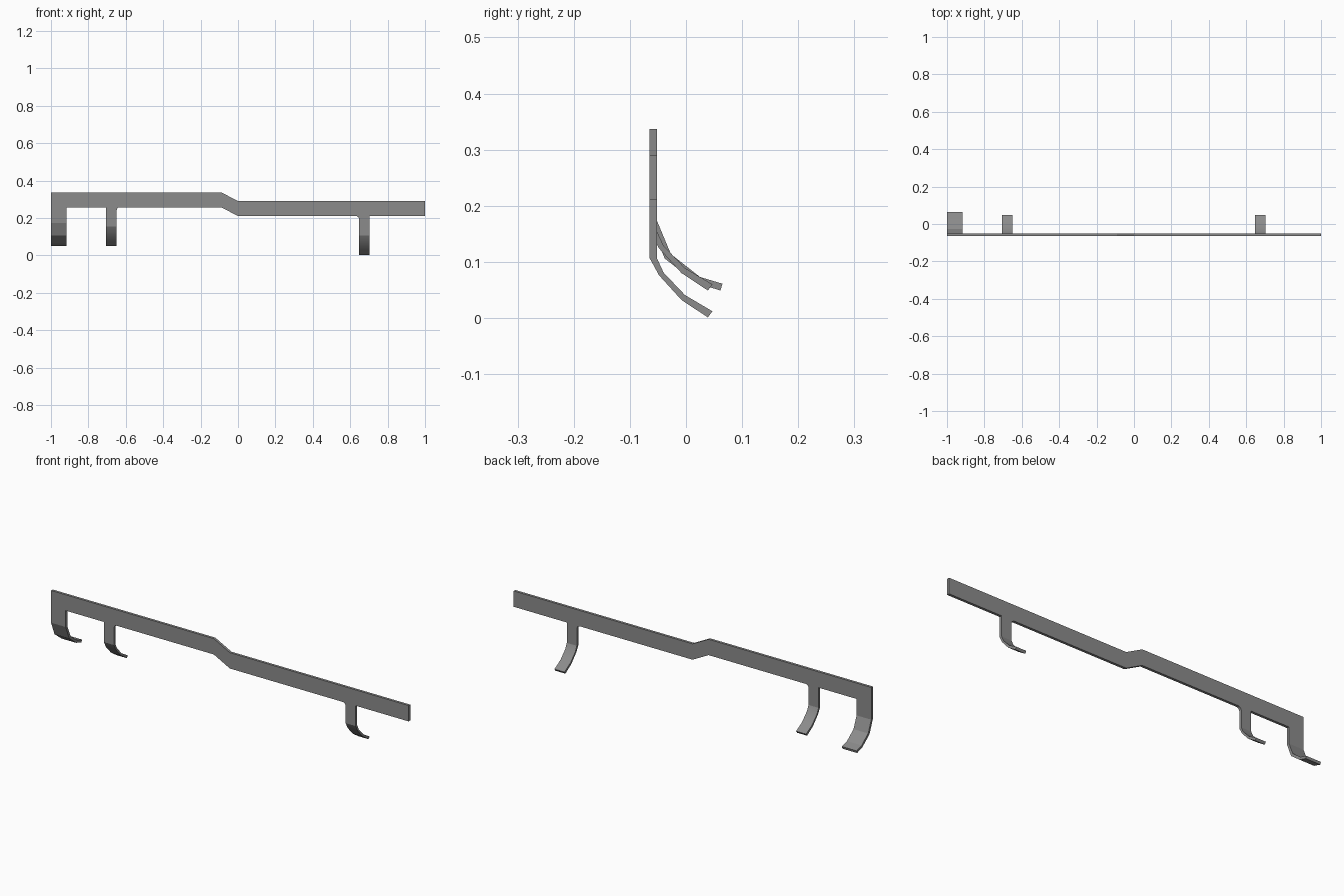
import bpy, bmesh, math

if "Cube" in bpy.data.objects:
    bpy.data.objects.remove(bpy.data.objects["Cube"])

mat = bpy.data.materials.new("grey_metal")
mat.diffuse_color = (0.26, 0.26, 0.26, 1)
mat.use_nodes = True
mat.node_tree.nodes["Principled BSDF"].inputs["Base Color"].default_value = mat.diffuse_color

Y0, Y1 = -0.065, -0.052


def finish(bm, name, smooth=None):
    bmesh.ops.recalc_face_normals(bm, faces=bm.faces)
    me = bpy.data.meshes.new(name)
    bm.to_mesh(me)
    bm.free()
    me.materials.append(mat)
    ob = bpy.data.objects.new(name, me)
    bpy.context.collection.objects.link(ob)
    if smooth:
        bpy.ops.object.select_all(action='DESELECT')
        ob.select_set(True)
        bpy.context.view_layer.objects.active = ob
        bpy.ops.object.shade_smooth_by_angle(angle=math.radians(smooth))
    return ob


def extrude(points, offset, name, smooth=None):
    bm = bmesh.new()
    face = bm.faces.new([bm.verts.new(p) for p in points])
    ext = bmesh.ops.extrude_face_region(bm, geom=[face])
    verts = [e for e in ext["geom"] if isinstance(e, bmesh.types.BMVert)]
    bmesh.ops.translate(bm, verts=verts, vec=offset)
    return finish(bm, name, smooth)


def fillet(x, z, side, r=0.017):
    # quarter-round corner from the tab edge up to the rail underside
    return [(x + side * r * (1 - math.cos(a)), z - r * (1 - math.sin(a)))
            for a in (math.pi / 2 * i / 4 for i in range(5))]


# rail outline with kink and downward tabs
LEFT_Z, RIGHT_Z = 0.257, 0.21
STUB_L, STUB_R, STUB_BIG = 0.155, 0.107, 0.174
outline = [(-1, 0.337), (-1, STUB_BIG), (-0.918, STUB_BIG), (-0.918, LEFT_Z),
           (-0.705, LEFT_Z), (-0.705, STUB_L), (-0.649, STUB_L)]
outline += fillet(-0.649, LEFT_Z, 1)
outline += [(-0.09, LEFT_Z), (0, RIGHT_Z)]
outline += fillet(0.647, RIGHT_Z, -1)[::-1]
outline += [(0.647, STUB_R), (0.703, STUB_R), (0.703, RIGHT_Z),
            (1, RIGHT_Z), (1, 0.29), (0, 0.29), (-0.09, 0.337)]
extrude([(x, Y0, z) for x, z in outline], (0, Y1 - Y0, 0), "rail")

# small curved hooks
small = [(Y0, 0.107), (-0.048, 0.076), (-0.008, 0.032), (0.039, 0.001),
         (0.047, 0.012), (-0.002, 0.041), (-0.040, 0.081), (Y1, 0.107)]
for name, x, dz in (("left_hook", -0.705, STUB_L - STUB_R), ("right_hook", 0.647, 0)):
    extrude([(x, y, z + dz) for y, z in small], (0.056, 0, 0), name, 40)

# wide end hook with flat bends
wide = [(Y0, STUB_BIG), (-0.038, 0.106), (0.019, 0.062), (0.0615, 0.049),
        (0.065, 0.061), (0.025, 0.073), (-0.027, 0.114), (Y1, STUB_BIG)]
extrude([(-1, y, z) for y, z in wide], (0.082, 0, 0), "end_hook")
